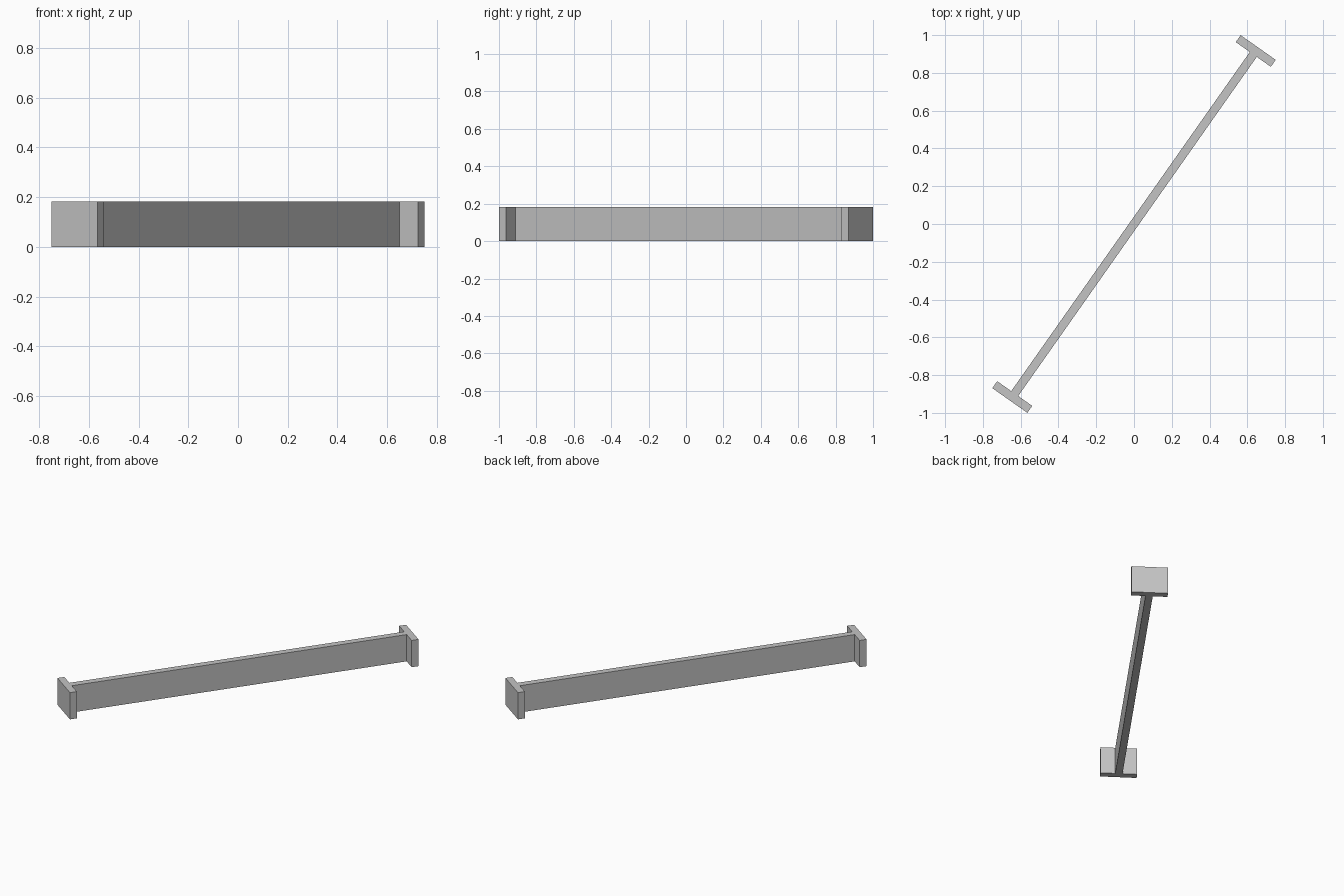
import bpy
import bmesh
from math import radians
from mathutils import Matrix

cube = bpy.data.objects.get("Cube")
if cube:
    bpy.data.objects.remove(cube, do_unlink=True)

HALF_LENGTH = 1.1425
HALF_FLANGE = 0.1135
HALF_WEB = 0.0225
FLANGE_THICK = 0.045
HEIGHT = 0.182
ANGLE = radians(54.87)

# Grey paint
grey = bpy.data.materials.new("grey")
grey.use_nodes = True
colour = (0.55, 0.55, 0.55, 1)
grey.diffuse_color = colour
grey.node_tree.nodes["Principled BSDF"].inputs["Base Color"].default_value = colour

# I-shaped outline: one quarter, mirrored into the other three
inner = HALF_LENGTH - FLANGE_THICK
quarter = [(inner, HALF_WEB), (inner, HALF_FLANGE), (HALF_LENGTH, HALF_FLANGE)]
end = quarter + [(x, -y) for x, y in reversed(quarter)]
outline = end + [(-x, -y) for x, y in end]

# Beam: outline extruded upwards and turned on the ground
bm = bmesh.new()
face = bm.faces.new([bm.verts.new((x, y, 0)) for x, y in outline])
extruded = bmesh.ops.extrude_face_region(bm, geom=[face])
top = [v for v in extruded["geom"] if isinstance(v, bmesh.types.BMVert)]
bmesh.ops.translate(bm, verts=top, vec=(0, 0, HEIGHT))
bmesh.ops.rotate(bm, verts=bm.verts, matrix=Matrix.Rotation(ANGLE, 3, "Z"))
bmesh.ops.recalc_face_normals(bm, faces=bm.faces)

mesh = bpy.data.meshes.new("flanged_beam")
bm.to_mesh(mesh)
bm.free()
mesh.materials.append(grey)
beam = bpy.data.objects.new("flanged_beam", mesh)
bpy.context.collection.objects.link(beam)
